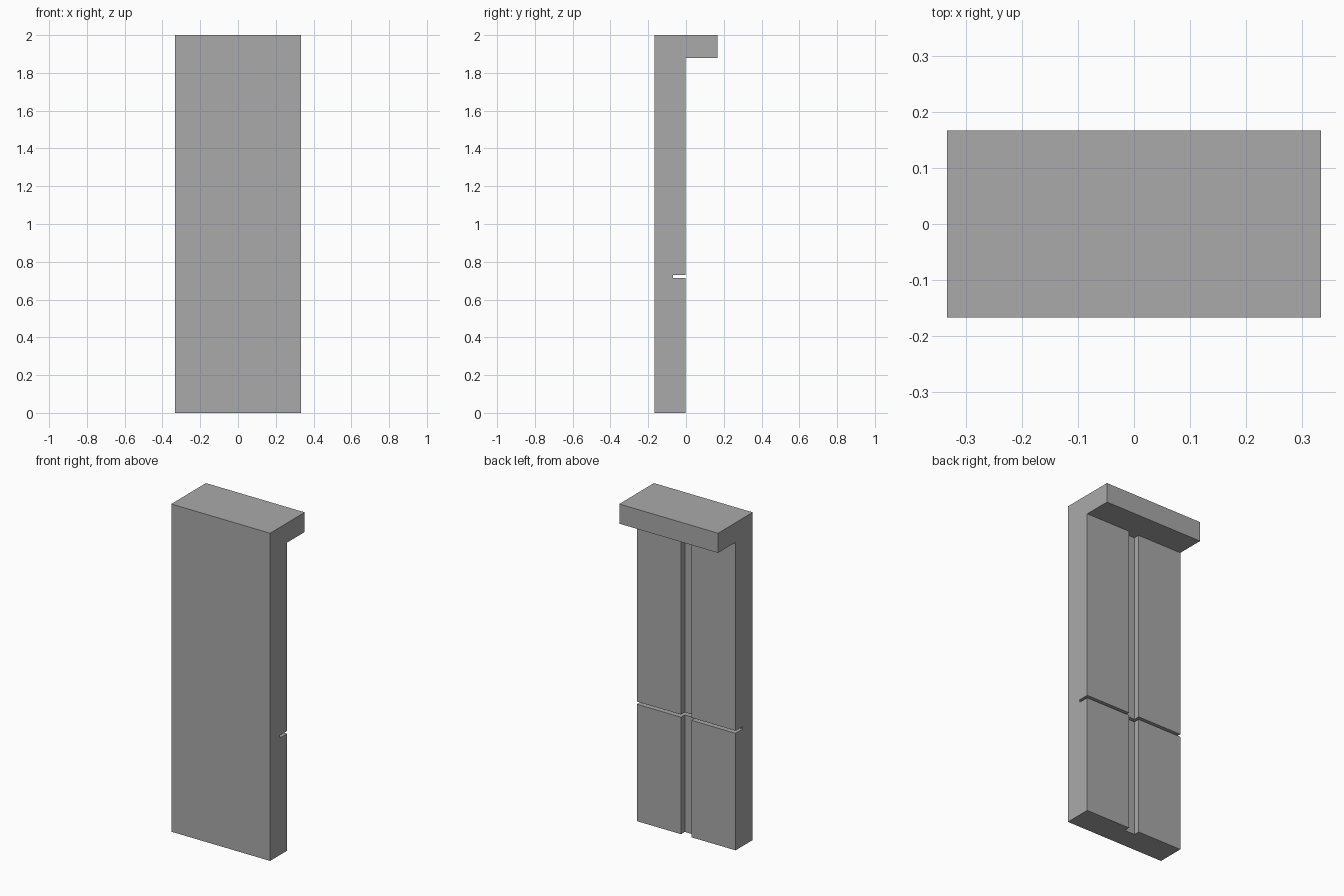
import bpy
import bmesh

cube = bpy.data.objects.get("Cube")
if cube:
    bpy.data.objects.remove(cube, do_unlink=True)

WIDTH, FRONT, BACK = 0.667, -0.167, -0.002

grey = bpy.data.materials.new("plain_grey")
grey.use_nodes = True
colour = (0.4, 0.4, 0.4, 1.0)
grey.diffuse_color = colour
grey.node_tree.nodes["Principled BSDF"].inputs["Base Color"].default_value = colour


def extrude_profile(name, points, width):
    """Solid from a side outline of (y, z) points, centred across x."""
    bm = bmesh.new()
    face = bm.faces.new([bm.verts.new((-width / 2, y, z)) for y, z in points])
    grown = bmesh.ops.extrude_face_region(bm, geom=[face])["geom"]
    moved = [g for g in grown if isinstance(g, bmesh.types.BMVert)]
    bmesh.ops.translate(bm, verts=moved, vec=(width, 0, 0))
    bmesh.ops.recalc_face_normals(bm, faces=bm.faces)
    mesh = bpy.data.meshes.new(name)
    bm.to_mesh(mesh)
    bm.free()
    mesh.materials.append(grey)
    obj = bpy.data.objects.new(name, mesh)
    bpy.context.collection.objects.link(obj)
    return obj


# Upright panel with a top lip and a thin slot across the back
panel = extrude_profile("lipped_panel", [
    (FRONT, 0), (BACK, 0), (BACK, 0.714), (-0.07, 0.714),
    (-0.07, 0.73), (BACK, 0.73), (BACK, 1.88), (0.167, 1.88),
    (0.167, 2), (FRONT, 2)], WIDTH)

# Vertical channel down the back, stopping under the lip
cutter = extrude_profile("channel_cutter", [
    (-0.038, -0.1), (0.05, -0.1), (0.05, 1.88), (-0.038, 1.88)], 0.07)
cutter.hide_render = True
cutter.hide_viewport = True

channel = panel.modifiers.new("back_channel", "BOOLEAN")
channel.operation = "DIFFERENCE"
channel.solver = "EXACT"
channel.object = cutter
